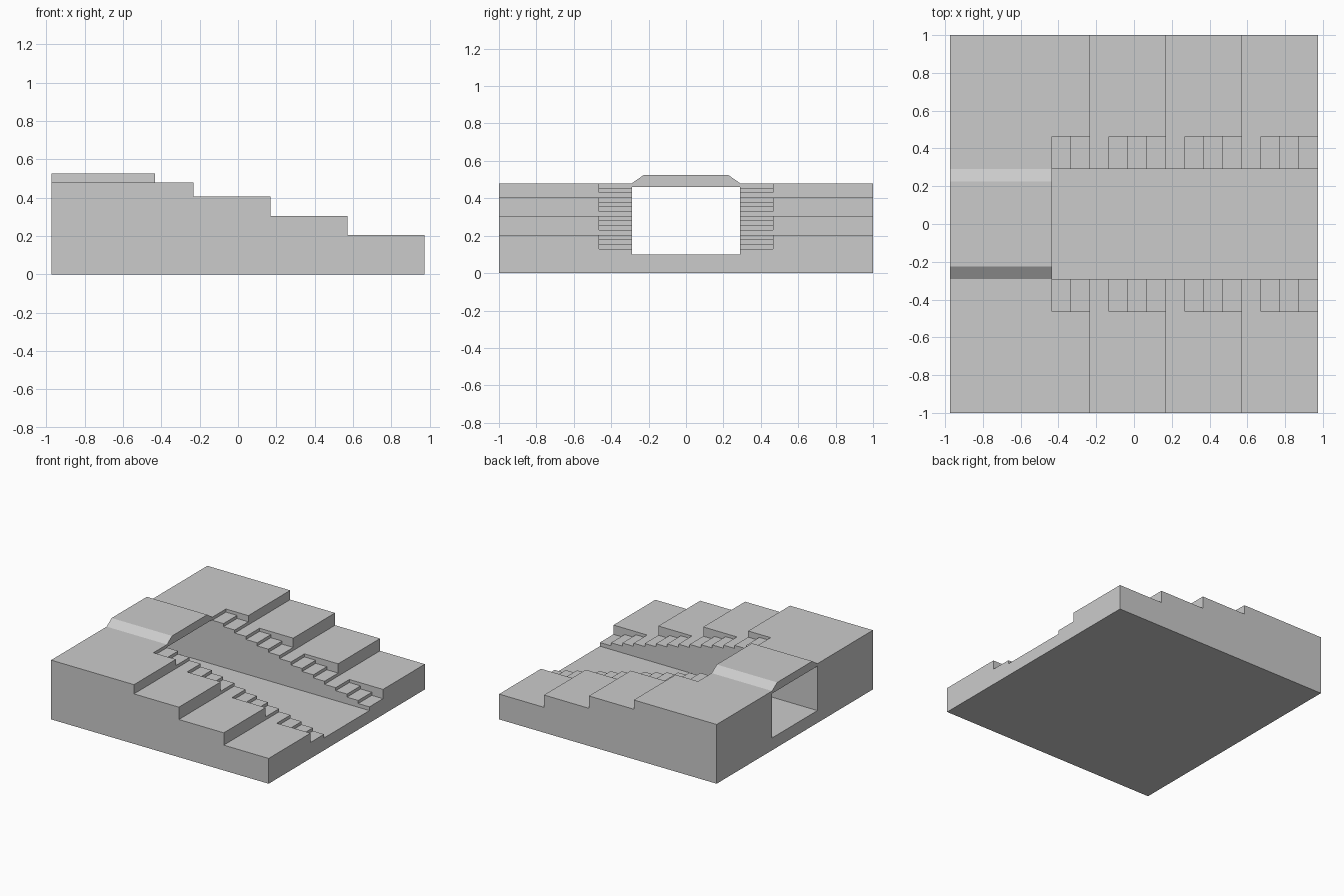
import bpy, bmesh

if "Cube" in bpy.data.objects:
    bpy.data.objects.remove(bpy.data.objects["Cube"])

X0, X1 = -0.975, 0.975
STEP = 0.1006                      # stair tread depth
DROP = 0.025                       # stair riser height
EDGES = [X1 - 4 * STEP * k for k in (3, 2, 1, 0)]   # outer edge of each terrace
HEIGHTS = [0.48, 0.405, 0.305, 0.205]
BRIDGE_END = EDGES[0] - 2 * STEP
CHANNEL, STAIR = 0.29, 0.464       # half widths


def prism(name, points, vec):
    """Closed solid made by extruding a planar outline along vec."""
    bm = bmesh.new()
    face = bm.faces.new([bm.verts.new(p) for p in points])
    ext = bmesh.ops.extrude_face_region(bm, geom=[face], use_keep_orig=True)
    bmesh.ops.translate(bm, vec=vec, verts=[v for v in ext["geom"] if isinstance(v, bmesh.types.BMVert)])
    bmesh.ops.recalc_face_normals(bm, faces=bm.faces)
    mesh = bpy.data.meshes.new(name)
    bm.to_mesh(mesh)
    bm.free()
    obj = bpy.data.objects.new(name, mesh)
    bpy.context.collection.objects.link(obj)
    return obj


def side_prism(name, profile, half):
    """Extrude an x/z profile symmetrically across y."""
    return prism(name, [(x, -half, z) for x, z in profile], (0, 2 * half, 0))


def cut(target, cutter):
    mod = target.modifiers.new("cut", "BOOLEAN")
    mod.operation, mod.solver, mod.object = "DIFFERENCE", "EXACT", cutter
    bpy.context.view_layer.objects.active = target
    bpy.ops.object.modifier_apply(modifier=mod.name)
    bpy.data.objects.remove(cutter)


# Terraced ground, stepping down towards +x
outline = [(X0, 0)]
x = X0
for edge, z in zip(EDGES, HEIGHTS):
    outline += [(x, z), (edge, z)]
    x = edge
outline.append((X1, 0))
ground = side_prism("terraced_ground", outline, 1.0)

# Stair flights cut into each terrace beside the channel
for i, (edge, z) in enumerate(zip(EDGES, HEIGHTS)):
    n = 2 if i == 0 else 3
    x = edge - n * STEP
    flight = [(x, 0.8)]
    for k in range(1, n + 1):
        step_z = z - k * DROP
        nxt = x + STEP if k < n else edge + 0.04
        flight += [(x, step_z), (nxt, step_z)]
        x = nxt
    flight.append((x, 0.8))
    cut(ground, side_prism("flight_cutter", flight, STAIR))

# Channel running the full length
cut(ground, side_prism("channel_cutter", [(-1.2, 0.1), (1.2, 0.1), (1.2, 0.9), (-1.2, 0.9)], CHANNEL))

# Bridge deck with chamfered sides spanning the channel
deck = [(-CHANNEL, 0.46), (CHANNEL, 0.46), (CHANNEL, 0.48),
        (0.225, 0.525), (-0.225, 0.525), (-CHANNEL, 0.48)]
prism("bridge_deck", [(X0, y, z) for y, z in deck], (BRIDGE_END - X0, 0, 0))
